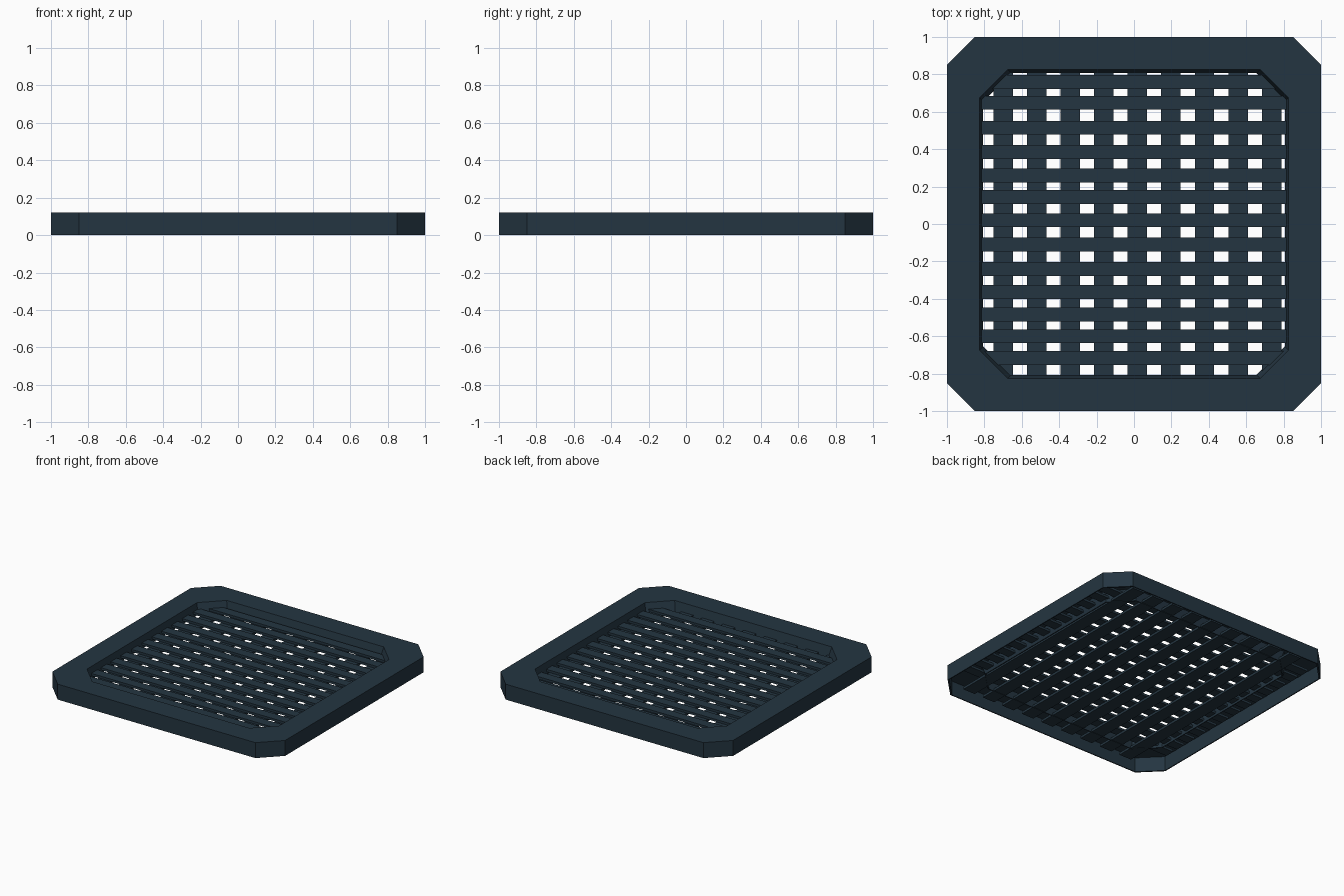
import bpy, bmesh

if "Cube" in bpy.data.objects:
    bpy.data.objects.remove(bpy.data.objects["Cube"])

# One dark slate colour for everything
slate = bpy.data.materials.new("dark slate")
slate.diffuse_color = (0.0176, 0.0356, 0.0529, 1)
slate.use_nodes = True
slate.node_tree.nodes["Principled BSDF"].inputs["Base Color"].default_value = slate.diffuse_color


def finish(name, bm):
    bmesh.ops.recalc_face_normals(bm, faces=bm.faces[:])
    me = bpy.data.meshes.new(name)
    bm.to_mesh(me)
    bm.free()
    me.materials.append(slate)
    ob = bpy.data.objects.new(name, me)
    bpy.context.collection.objects.link(ob)
    return ob


def octagon(bm, r, z, cut=0.15):
    a = r - cut
    pts = [(r, -a), (r, a), (a, r), (-a, r), (-r, a), (-r, -a), (-a, -r), (a, -r)]
    return [bm.verts.new((x, y, z)) for x, y in pts]


def box(name, x0, x1, y0, y1, z0, z1):
    bm = bmesh.new()
    bmesh.ops.create_cube(bm, size=1)
    for v in bm.verts:
        v.co = ((x0 + x1) / 2 + v.co.x * (x1 - x0),
                (y0 + y1) / 2 + v.co.y * (y1 - y0),
                (z0 + z1) / 2 + v.co.z * (z1 - z0))
    return finish(name, bm)


# Hollow frame: outer wall, top plate and inner lip swept round the octagon
profile = [(1, 0), (1, 0.12), (0.825, 0.12), (0.806, 0.035),
           (0.812, 0.035), (0.831, 0.112), (0.992, 0.112), (0.992, 0)]
bm = bmesh.new()
rings = [octagon(bm, r, z) for r, z in profile]
for i, ring in enumerate(rings):
    nxt = rings[(i + 1) % len(rings)]
    for k in range(8):
        j = (k + 1) % 8
        bm.faces.new((ring[k], ring[j], nxt[j], nxt[k]))
finish("frame", bm)

# Upper bars run left to right, slightly uneven spacing
rows = [0.76, 0.648, 0.515, 0.385, 0.26, 0.144, 0.02,
        -0.11, -0.24, -0.363, -0.483, -0.60, -0.717]
for i, y in enumerate(rows):
    half = 0.93
    box(f"cross_bar_{i + 1}", -half, half, y - 0.037, y + 0.037, 0.056, 0.074)

# Lower bars run front to back
for i in range(9):
    x = -0.70 + 0.1795 * i
    box(f"long_bar_{i + 1}", x - 0.052, x + 0.052, -0.93, 0.93, 0.038, 0.056)
